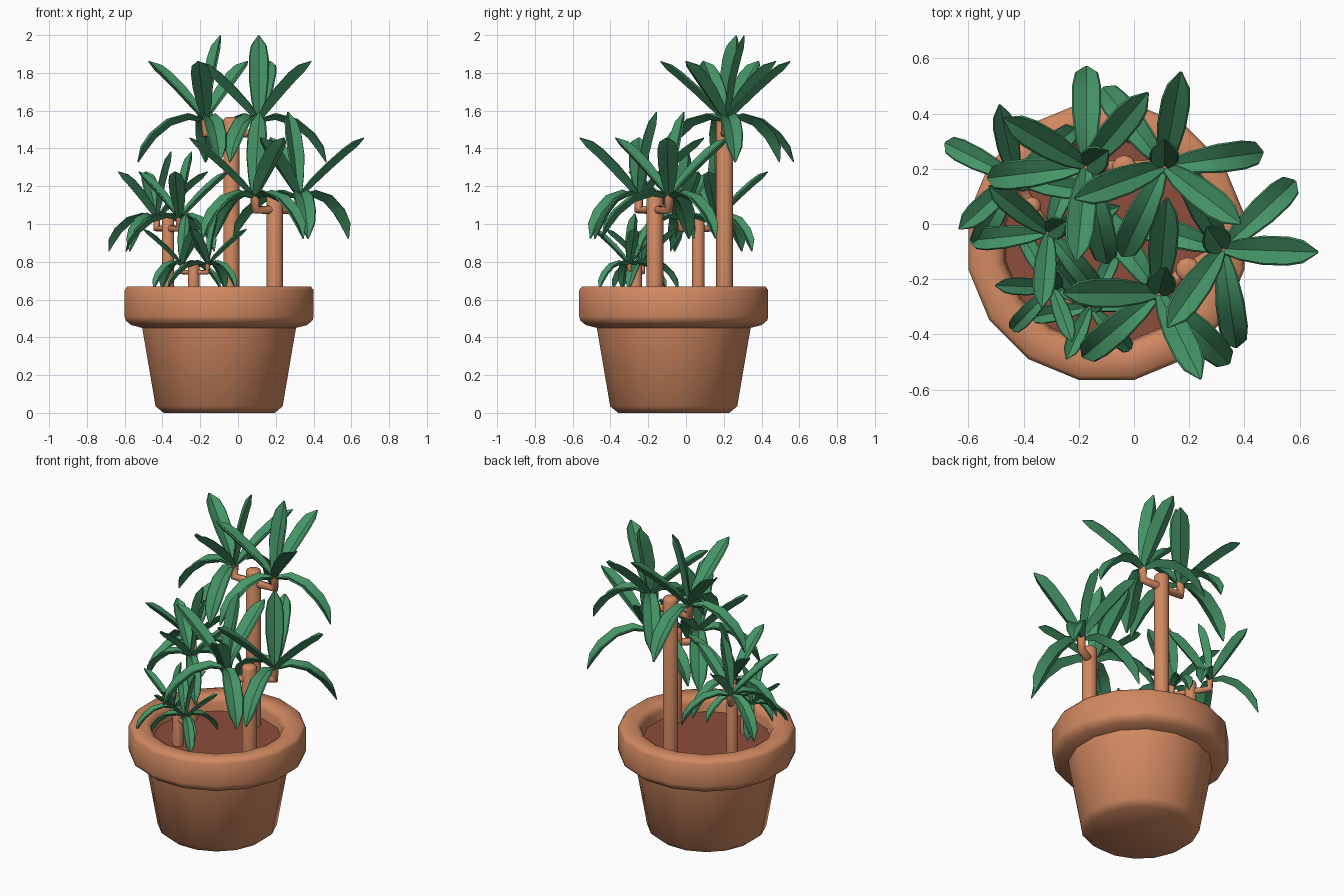
import bpy, bmesh, math
from mathutils import Vector

if "Cube" in bpy.data.objects:
    bpy.data.objects.remove(bpy.data.objects["Cube"])


def material(name, rgb):
    m = bpy.data.materials.new(name)
    m.diffuse_color = (*rgb, 1)
    m.use_nodes = True
    m.node_tree.nodes["Principled BSDF"].inputs["Base Color"].default_value = m.diffuse_color
    return m


TERRACOTTA = material("terracotta", (0.64, 0.25, 0.12))
SOIL = material("soil", (0.27, 0.075, 0.045))
LEAF = material("leaf_green", (0.06, 0.30, 0.135))


def finish(name, bm, mat, angle=35):
    bmesh.ops.recalc_face_normals(bm, faces=bm.faces)
    me = bpy.data.meshes.new(name)
    bm.to_mesh(me)
    bm.free()
    me.materials.append(mat)
    for p in me.polygons:
        p.use_smooth = True
    me.set_sharp_from_angle(angle=math.radians(angle))
    ob = bpy.data.objects.new(name, me)
    bpy.context.collection.objects.link(ob)
    return ob


def bridge(bm, a, b):
    for i in range(len(a)):
        j = (i + 1) % len(a)
        bm.faces.new((a[i], a[j], b[j], b[i]))


def lathe(name, profile, sides, centre, mat, angle=35):
    """Turn (radius, z) points round a vertical axis, ends capped."""
    bm = bmesh.new()
    rings = []
    for r, z in profile:
        rings.append([bm.verts.new((centre[0] + r * math.cos(math.tau * (k + .5) / sides),
                                    centre[1] + r * math.sin(math.tau * (k + .5) / sides), z))
                      for k in range(sides)])
    for a, b in zip(rings, rings[1:]):
        bridge(bm, a, b)
    bm.faces.new(rings[0])
    bm.faces.new(rings[-1])
    return finish(name, bm, mat, angle)


def twig(name, points, radius):
    """Thin elbowed tube through a few points."""
    cu = bpy.data.curves.new(name, 'CURVE')
    cu.dimensions = '3D'
    cu.bevel_depth = radius
    cu.bevel_resolution = 2
    cu.use_fill_caps = True
    sp = cu.splines.new('POLY')
    sp.points.add(len(points) - 1)
    for p, co in zip(sp.points, points):
        p.co = (*co, 1)
    cu.materials.append(TERRACOTTA)
    ob = bpy.data.objects.new(name, cu)
    bpy.context.collection.objects.link(ob)
    bpy.ops.object.select_all(action='DESELECT')
    ob.select_set(True)
    bpy.context.view_layer.objects.active = ob
    bpy.ops.object.convert(target='MESH')


# Leaf centre lines as (outward, up), and half widths along them
RAISED = [(0, -.01), (.075, .07), (.16, .15), (.25, .23), (.302, .272), (.347, .305)]
DROOP = [(0, -.01), (.09, .012), (.19, -.02), (.275, -.09), (.325, -.155), (.36, -.228)]
UPRIGHT = [(0, -.01), (.02, .10), (.038, .21), (.065, .32), (.082, .385), (.098, .442)]
WIDTH = [.016, .040, .053, .053, .042, .005]


def add_leaf(bm, base, path, degrees, s):
    a = math.radians(degrees)
    out = Vector((math.cos(a), math.sin(a), 0))
    side = Vector((-math.sin(a), math.cos(a), 0))
    up = Vector((0, 0, 1))
    rings = []
    for i, (r, z) in enumerate(path):
        p, q = path[max(i - 1, 0)], path[min(i + 1, len(path) - 1)]
        t = Vector((q[0] - p[0], q[1] - p[1])).normalized()
        n = out * -t.y + up * t.x
        c = base + (out * r + up * z) * s
        w = WIDTH[i]
        e = min(.006, w * .3)
        # shallow channel with a thin rim along each edge
        section = [side * w + n * w * .35, side * (w - e) + n * (w * .35 + e), n * .002,
                   side * (e - w) + n * (w * .35 + e), side * -w + n * w * .35,
                   n * -min(.016, w * .5)]
        rings.append([bm.verts.new(c + v * s) for v in section])
    for p, q in zip(rings, rings[1:]):
        bridge(bm, p, q)
    bm.faces.new(rings[0])
    bm.faces.new(rings[-1])


# Pot with thick rolled rim
PC = (-0.1, -0.065)
lathe("pot", [(.30, 0), (.343, .035), (.415, .45), (.475, .465), (.505, .49), (.51, .51),
              (.51, .65), (.495, .67), (.41, .67), (.385, .655), (.375, .63), (.365, .53)],
      16, PC, TERRACOTTA, 60)
lathe("soil", [(.367, .54), (.37, .58)], 16, PC, SOIL)

# Stems: name, x, y, height of crown base, leaf scale, stem radius, and two crowns
# Crown: x, y, raised leaf angles, drooping leaf angles, lean of upright leaf
PLANTS = [
    ("tall", -.035, .205, 1.555, 1.0, .045, [
        (-.172, .21, (50, 150, 264), (90, 187, 282), 35),
        (.11, .21, (80, 200, 323), (8, 128, 245), 90)]),
    ("medium", .195, -.165, 1.15, 1.0, .045, [
        (.09, -.25, (85, 180, 296), (126, 220, 315), 75),
        (.32, -.09, (115, 235, 358), (43, 163, 278), 125)]),
    ("short", -.37, .065, 1.035, .79, .034, [
        (-.31, -.03, (20, 142, 265), (-50, 70, 186), 32),
        (-.43, .165, (102, 222, 350), (40, 153, 240), -10)]),
    ("small", -.235, -.265, .79, .6, .032, [
        (-.16, -.30, (8, 130, 246), (313, 65, 190), 30),
        (-.295, -.23, (178, 60, 290), (226, 120, 340), 70)]),
]

for name, x, y, z, s, r, crowns in PLANTS:
    top = z + .012
    lathe(name + "_stem", [(r, .55), (r, top - .02), (r * .85, top - .006), (r * .5, top)],
          10, (x, y), TERRACOTTA, 50)
    for k, (cx, cy, raised, droop, lean) in enumerate(crowns):
        arm_z = z - .075 * s
        twig(f"{name}_branch_{k + 1}",
             [(x, y, arm_z), (cx, cy, arm_z), (cx, cy, z + .005)], .025 * s)
        bm = bmesh.new()
        base = Vector((cx, cy, z))
        for path, angles in ((RAISED, raised), (DROOP, droop), (UPRIGHT, (lean,))):
            for a in angles:
                add_leaf(bm, base, path, a, s)
        finish(f"{name}_leaves_{k + 1}", bm, LEAF, 50)
